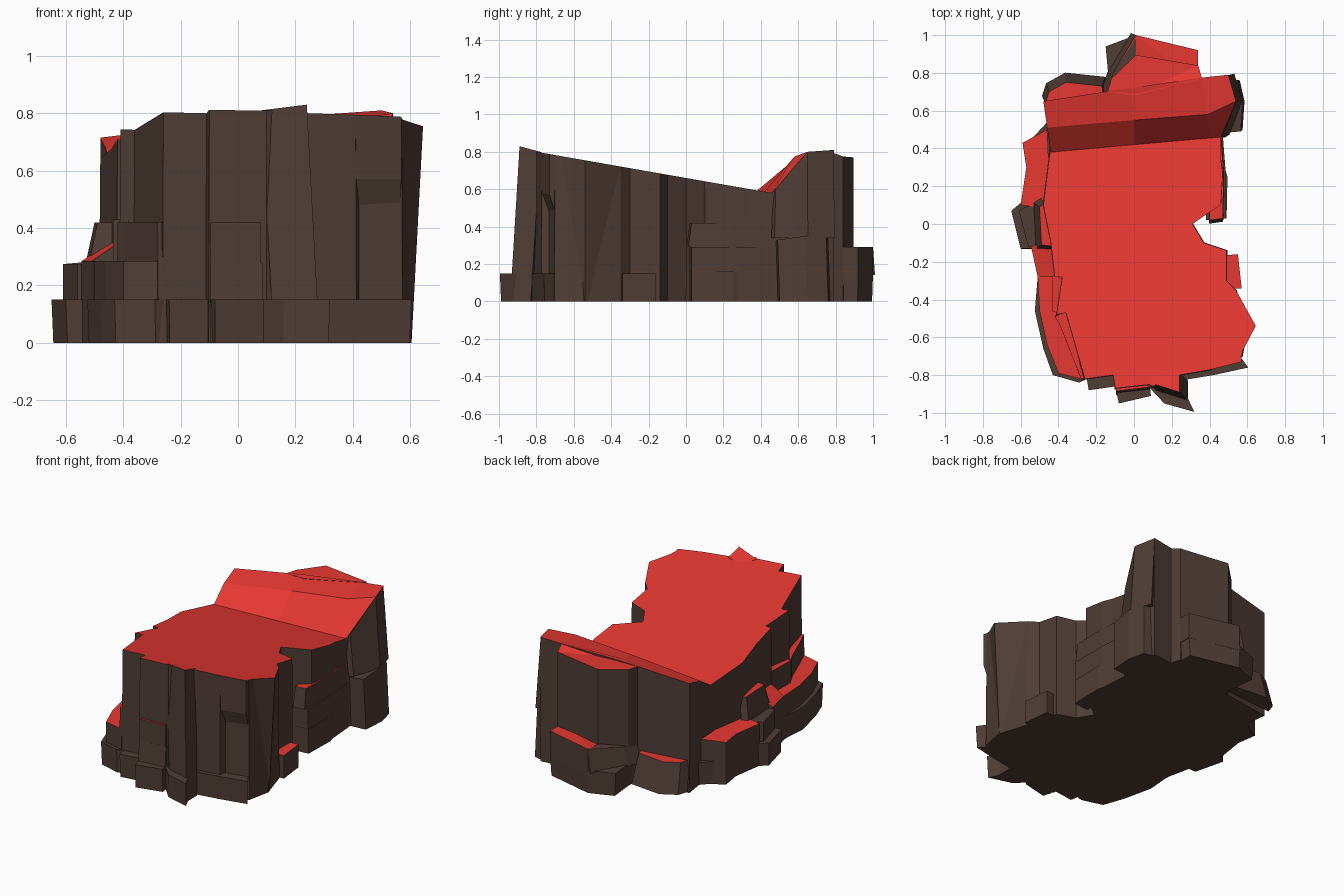
import bpy, bmesh

if "Cube" in bpy.data.objects:
    bpy.data.objects.remove(bpy.data.objects["Cube"])


def material(name, rgb):
    m = bpy.data.materials.new(name)
    m.diffuse_color = (*rgb, 1)
    m.use_nodes = True
    m.node_tree.nodes["Principled BSDF"].inputs["Base Color"].default_value = m.diffuse_color
    return m


ROCK = material("brown_rock", (0.08, 0.047, 0.037))
TOP = material("red_ground", (0.8, 0.04, 0.032))


def plateau_z(x, y):
    return 0.66 - 0.175 * y


def finish(name, bm):
    bmesh.ops.recalc_face_normals(bm, faces=bm.faces)
    me = bpy.data.meshes.new(name)
    bm.to_mesh(me)
    bm.free()
    me.materials.append(ROCK)
    me.materials.append(TOP)
    ob = bpy.data.objects.new(name, me)
    bpy.context.collection.objects.link(ob)
    return ob


def block(name, pts, top, z0=0.0, flare=1.0, red=True, shift=(0, 0)):
    """Prism with a red cap: top is a height, a list of heights or a function."""
    n = len(pts)
    cx = sum(p[0] for p in pts) / n
    cy = sum(p[1] for p in pts) / n
    bm = bmesh.new()
    up, low = [], []
    for i, (x, y) in enumerate(pts):
        z = top(x, y) if callable(top) else top[i] if isinstance(top, list) else top
        up.append(bm.verts.new((x, y, z)))
        low.append(bm.verts.new((cx + (x - cx) * flare + shift[0],
                                 cy + (y - cy) * flare + shift[1], z0)))
    cap = bm.faces.new(up)
    cap.material_index = int(red)
    bm.faces.new(low[::-1])
    for i in range(n):
        j = (i + 1) % n
        bm.faces.new((up[i], low[i], low[j], up[j]))
    bmesh.ops.recalc_face_normals(bm, faces=bm.faces)
    if isinstance(top, list):
        bmesh.ops.triangulate(bm, faces=[cap])
    return finish(name, bm)


def ridge(name, rows):
    """Red sheet lofted through rows of points, with walls dropped to the ground."""
    bm = bmesh.new()
    grid = [[bm.verts.new(p) for p in row] for row in rows]
    for a, b in zip(grid, grid[1:]):
        for i in range(len(a) - 1):
            bm.faces.new((a[i], a[i + 1], b[i + 1], b[i])).material_index = 1
    rim = [e for e in bm.edges if e.is_boundary]
    for g in bmesh.ops.extrude_edge_only(bm, edges=rim)["geom"]:
        if isinstance(g, bmesh.types.BMVert):
            g.co.z = 0
        elif isinstance(g, bmesh.types.BMFace):
            g.material_index = 0
    bmesh.ops.holes_fill(bm, edges=[e for e in bm.edges if e.is_boundary])
    for f in bm.faces:
        if all(v.co.z < 0.001 for v in f.verts):
            f.material_index = 0
    return finish(name, bm)


# Sloping plateau
block("plateau", [
    (-.26, -.82), (-.11, -.80), (-.10, -.87), (.08, -.85), (.10, -.86), (.24, -.80),
    (.41, -.77), (.42, -.73), (.57, -.70), (.60, -.55), (.54, -.35), (.49, -.30),
    (.49, -.14), (.37, -.10), (.31, 0), (.44, .09), (.46, .10), (.47, .27), (.46, .34),
    (.46, .48), (-.44, .42), (-.45, .34), (-.48, .10), (-.44, -.10), (-.42, -.28),
    (-.38, -.28), (-.41, -.48), (-.36, -.47)], plateau_z, flare=1.01)

# Ridge across the back
ridge("back_ridge", [
    [(-.44, .38, .593), (.0, .42, .587), (.40, .455, .58), (.46, .46, .58)],
    [(-.46, .51, .675), (.0, .55, .735), (.39, .58, .775), (.54, .65, .80)],
    [(-.48, .65, .715), (-.02, .72, .77), (.36, .775, .80), (.50, .79, .81)]])

# Right end of the ridge, splayed towards the ground
block("ridge_end", [(.45, .465), (.475, .48), (.54, .65), (.50, .788), (.44, .75)],
      [.58, .60, .80, .80, .76], z0=.34, flare=1.05, shift=(.03, 0), red=False)
block("ridge_end_foot", [(.45, .48), (.565, .49), (.575, .64), (.55, .75), (.45, .77)],
      [.32, .33, .35, .34, .34], shift=(.01, .01), red=False)

# Column and ledges behind the ridge
block("back_column", [(-.14, .70), (-.12, .77), (.01, .895), (.34, .84), (.36, .77), (0, .68)],
      [.755, .755, .77, .775, .80, .765])
block("back_ledge", [(-.13, .72), (-.11, .80), (.01, 1.0), (.34, .92), (.34, .75)],
      [.24, .26, .29, .29, .29], z0=.12)
block("back_ledge_slope", [(-.14, .70), (-.11, .80), (.01, 1.0), (.01, .8)],
      [.24, .26, .289, .28], z0=.14, flare=1.06, shift=(-.03, .0), red=False)
block("back_ledge_foot", [(-.13, .72), (-.15, .94), (.01, 1.0), (.34, .92), (.34, .75)],
      .15, flare=.96, red=False)
block("back_left_foot", [(-.47, .64), (-.45, .70), (-.36, .75), (-.17, .73), (-.16, .67)],
      .21, z0=.02, flare=1.12, shift=(0, .045))

# Leaning slabs on the front and right faces
block("front_wedge", [(.08, -.84), (.24, -.89), (.24, -.78), (.12, -.76)],
      [.81, .83, .80, .79], shift=(.045, -.05))
block("front_right_slab", [(.41, -.77), (.57, -.73), (.56, -.62), (.42, -.62)], plateau_z, z0=.57)
block("front_right_overhang", [(.41, -.765), (.57, -.73), (.56, -.62), (.42, -.62)],
      .57, z0=.42, shift=(-.01, .05))
block("right_buttress", [(.56, -.70), (.645, -.54), (.54, -.35), (.46, -.5)],
      plateau_z, shift=(-.04, 0))
block("front_panel_upper", [(-.095, -.885), (.08, -.865), (.08, -.8), (-.09, -.8)], .42, z0=.28)
block("front_panel_lower", [(-.095, -.885), (.085, -.865), (.08, -.8), (-.09, -.8)], .28,
      shift=(0, -.02), red=False)

# Stepped ledges down the left side
block("left_step_high", [(-.265, -.82), (-.36, -.46), (-.42, -.49), (-.395, -.53), (-.28, -.82)],
      .42, flare=1.05)
block("left_step_front", [(-.265, -.825), (-.33, -.4), (-.39, -.26), (-.51, -.28), (-.50, -.46),
                          (-.46, -.64), (-.40, -.79)], .285)
block("left_step_mid", [(-.40, -.28), (-.51, -.28), (-.545, -.12), (-.43, -.08)],
      [.36, .285, .285, .36])
block("left_block", [(-.47, .11), (-.50, .09), (-.49, -.11), (-.42, -.12)], .42, z0=.27,
      flare=1.25, shift=(-.025, 0))
block("left_small_block", [(-.38, -.29), (-.43, -.27), (-.435, -.46), (-.38, -.48)], .43, z0=.2)
block("left_lower_block", [(-.44, .12), (-.575, .09), (-.61, .07), (-.56, -.12), (-.44, -.12)],
      .275, red=False)
block("left_step_back", [(-.46, .50), (-.59, .43), (-.57, .30), (-.60, .10), (-.44, .08)],
      [.29, .275, .275, .275, .29])

# Shelves in the right hollow
block("hollow_shelf", [(.40, .02), (.47, .03), (.475, .26), (.46, .47), (.40, .47)], .42, z0=.29,
      flare=1.08)
block("hollow_shelf_low", [(.38, .02), (.485, .03), (.485, .28), (.47, .47), (.40, .47)], .29,
      red=False)
block("hollow_foot", [(.40, .02), (.49, .03), (.495, .25), (.47, .33), (.40, .33)], .16, red=False)
block("right_foot", [(.44, -.17), (.55, -.16), (.57, -.34), (.45, -.35)], .15)

# Skirt of low rock around the base
block("base_skirt", [
    (-.43, -.80), (-.29, -.84), (-.25, -.82), (-.24, -.88), (-.10, -.86), (-.08, -.95),
    (.09, -.91), (.085, -.87), (.16, -.95), (.32, -.995), (.24, -.83), (.42, -.80),
    (.605, -.76), (.56, -.70), (.58, -.5), (.50, -.35), (.46, -.14), (.37, -.10), (.31, 0),
    (.44, .1), (.44, .46), (.40, .60), (-.45, .55), (-.56, .43), (-.56, .30), (-.59, .12),
    (-.65, .07), (-.60, -.13), (-.54, -.13), (-.51, -.28), (-.525, -.46), (-.48, -.66)],
    .15, flare=.99, red=False)
